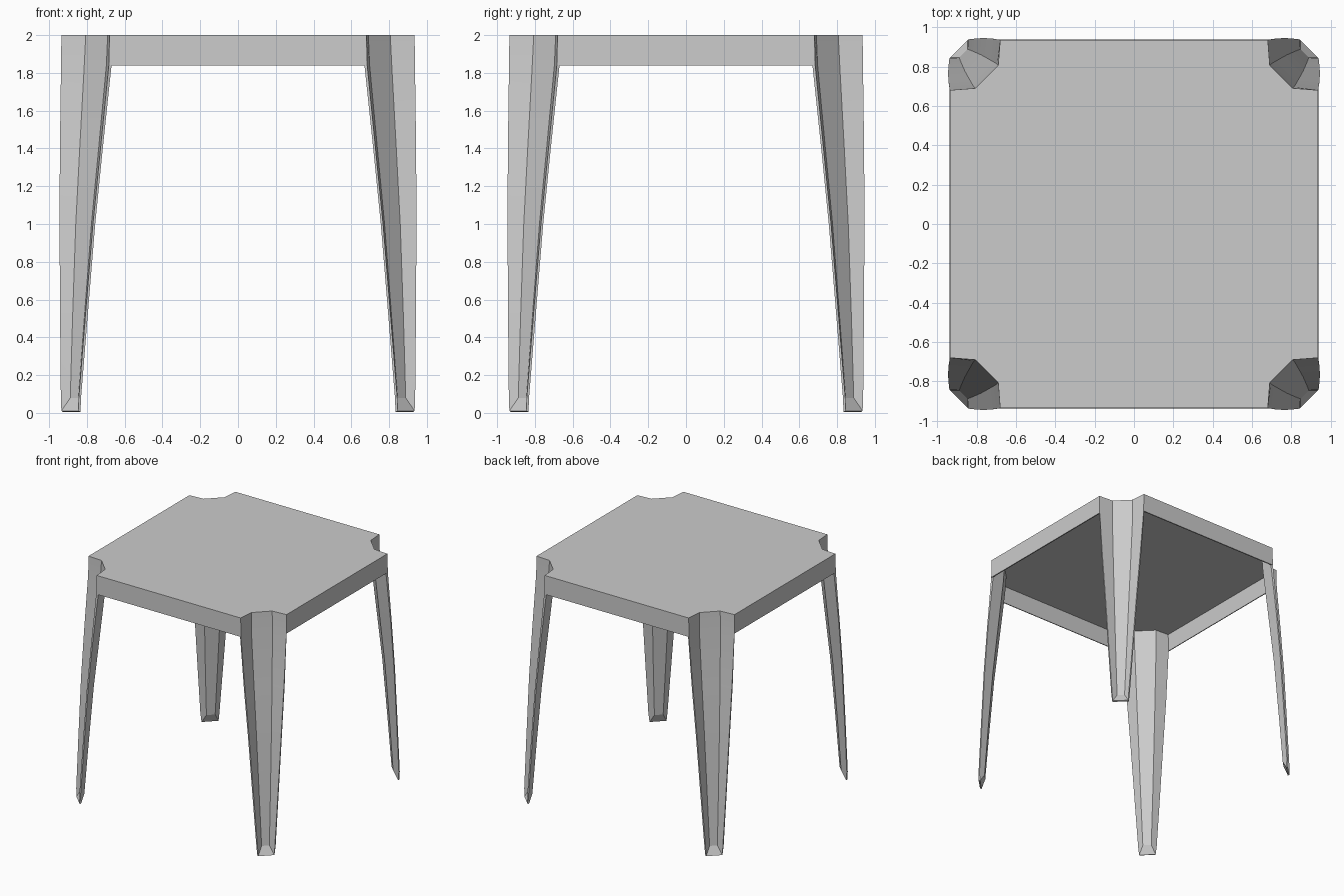
import bpy, bmesh
from math import radians
from mathutils import Vector, Matrix

cube = bpy.data.objects.get("Cube")
if cube:
    bpy.data.objects.remove(cube)

mat = bpy.data.materials.new("grey_plastic")
mat.use_nodes = True
GREY = (0.6, 0.6, 0.6, 1)
mat.diffuse_color = GREY
mat.node_tree.nodes["Principled BSDF"].inputs["Base Color"].default_value = GREY

# Leg stations: height, rim inset, rim reach, fold near, fold far
STATIONS = [
    (2.00, 0.680, 0.935, 0.690, 0.806),
    (1.84, 0.684, 0.937, 0.697, 0.814),
    (1.40, 0.728, 0.943, 0.738, 0.838),
    (1.00, 0.768, 0.945, 0.776, 0.859),
    (0.50, 0.809, 0.942, 0.814, 0.876),
    (0.08, 0.843, 0.938, 0.845, 0.888),
]
FOOT_Z, FOOT_IN, FOOT_OUT = 0.01, 0.845, 0.935

bm = bmesh.new()


def leg(turn):
    """Folded three-panel leg with a flared foot; returns its station rows."""
    def vert(x, y, z):
        return bm.verts.new(turn @ Vector((x, y, z)))
    rows = [[vert(a, -b, z), vert(c, -d, z), vert(d, -c, z), vert(b, -a, z)]
            for z, a, b, c, d in STATIONS]
    for up, low in zip(rows, rows[1:]):
        for i in range(3):
            bm.faces.new((up[i], low[i], low[i + 1], up[i + 1]))
    # Flared foot
    p = vert(FOOT_IN, -FOOT_OUT, FOOT_Z)
    q = vert(FOOT_OUT, -FOOT_IN, FOOT_Z)
    e = rows[-1]
    bm.faces.new((e[0], p, e[1]))
    bm.faces.new((e[1], p, q, e[2]))
    bm.faces.new((e[2], q, e[3]))
    return rows


legs = [leg(Matrix.Rotation(radians(90 * k), 3, 'Z')) for k in range(4)]

# Skirt panels between neighbouring legs
for k in range(4):
    a, b = legs[k], legs[(k + 1) % 4]
    bm.faces.new((a[0][3], a[1][3], b[1][0], b[0][0]))

# Seat top with notched corners
bm.faces.new([v for rows in legs for v in rows[0]])
bmesh.ops.recalc_face_normals(bm, faces=bm.faces)
seat = max(bm.faces, key=lambda f: f.calc_area())
if seat.normal.z < 0:
    bmesh.ops.reverse_faces(bm, faces=bm.faces)

mesh = bpy.data.meshes.new("stool_shell")
bm.to_mesh(mesh)
bm.free()
mesh.materials.append(mat)
stool = bpy.data.objects.new("stool_shell", mesh)
bpy.context.collection.objects.link(stool)

# Moulded wall thickness
wall = stool.modifiers.new("wall", 'SOLIDIFY')
wall.thickness = 0.012
wall.offset = -1
wall.use_even_offset = True

bpy.context.view_layer.objects.active = stool
stool.select_set(True)
bpy.ops.object.modifier_apply(modifier="wall")
bpy.ops.object.shade_smooth_by_angle(angle=radians(20))
